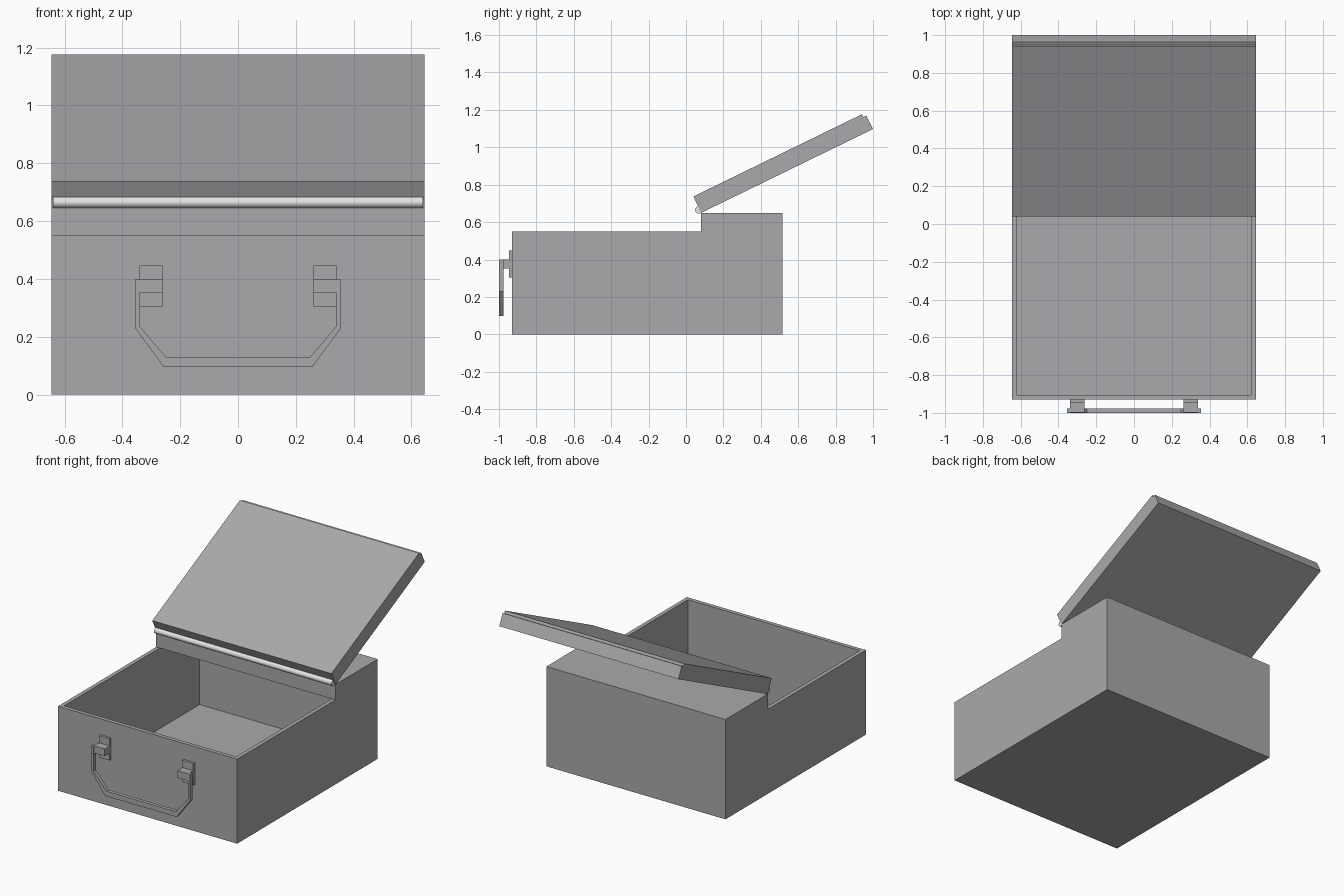
import bpy, bmesh, math
from mathutils import Matrix, Vector

if "Cube" in bpy.data.objects:
    bpy.data.objects.remove(bpy.data.objects["Cube"])


def material(name, rgb):
    m = bpy.data.materials.new(name)
    m.diffuse_color = (*rgb, 1)
    m.use_nodes = True
    m.node_tree.nodes["Principled BSDF"].inputs["Base Color"].default_value = m.diffuse_color
    return m


GREY = material("grey_metal", (0.40, 0.40, 0.42))
PALE = material("pale_steel", (0.78, 0.78, 0.78))


def finish(name, bm, mat):
    bmesh.ops.recalc_face_normals(bm, faces=bm.faces)
    me = bpy.data.meshes.new(name)
    bm.to_mesh(me)
    bm.free()
    me.materials.append(mat)
    ob = bpy.data.objects.new(name, me)
    bpy.context.collection.objects.link(ob)
    return ob


def prism(points, x0, x1):
    """Extrude a (y, z) side profile from x0 to x1."""
    bm = bmesh.new()
    f = bm.faces.new([bm.verts.new((x0, y, z)) for y, z in points])
    r = bmesh.ops.extrude_face_region(bm, geom=[f])
    vs = [v for v in r["geom"] if isinstance(v, bmesh.types.BMVert)]
    bmesh.ops.translate(bm, verts=vs, vec=(x1 - x0, 0, 0))
    bmesh.ops.recalc_face_normals(bm, faces=bm.faces)
    return bm


def box(name, x, y, z, mat):
    return finish(name, prism([(y[0], z[0]), (y[1], z[0]), (y[1], z[1]), (y[0], z[1])], *x), mat)


W = 0.645

# Case: stepped profile, opened over the front part, thin walls inward
bm = prism([(-0.93, 0), (0.515, 0), (0.515, 0.65), (0.08, 0.65), (0.08, 0.55), (-0.93, 0.55)], -W, W)
opening = [f for f in bm.faces if f.normal.z > 0.9 and f.calc_center_median().z < 0.6]
bmesh.ops.delete(bm, geom=opening, context='FACES')
case = finish("case", bm, GREY)
wall = case.modifiers.new("walls", 'SOLIDIFY')
wall.thickness, wall.offset, wall.use_even_offset = 0.026, -1, True

# Lid: outer slab and shorter inner panel, swung open about the step edge
swing = Matrix.Translation((0, 0.082, 0.65)) @ Matrix.Rotation(math.radians(26), 4, 'X')
for name, length, z in (("lid", 1.021, (0, 0.08)), ("lid_inner_panel", 1.003, (0.08, 0.097))):
    part = box(name, (-W, W), (0, length), z, GREY)
    part.data.transform(swing)

# Hinge rod
bm = bmesh.new()
bmesh.ops.create_cone(bm, cap_ends=True, segments=32, radius1=0.019, radius2=0.019, depth=1.28,
                      matrix=Matrix.Translation((0, 0.068, 0.665)) @ Matrix.Rotation(math.pi / 2, 4, 'Y'))
rod = finish("hinge_rod", bm, PALE)
bpy.context.view_layer.objects.active = rod
rod.select_set(True)
bpy.ops.object.shade_smooth_by_angle()

# Handle brackets: back plate and pivot block on each side
for side, s in (("left", -1), ("right", 1)):
    x = sorted((s * 0.262, s * 0.34))
    box(side + "_handle_plate", x, (-0.946, -0.928), (0.305, 0.447), GREY)
    box(side + "_handle_block", x, (-0.998, -0.944), (0.353, 0.40), GREY)

# Handle: flat hanging bail, outer and inner outlines joined in a strip
outer = [(0.355, 0.40), (0.355, 0.228), (0.258, 0.097)]
inner = [(0.339, 0.40), (0.339, 0.235), (0.25, 0.13)]
mirrored = lambda pts: pts + [(-x, z) for x, z in reversed(pts)]
bm = bmesh.new()
a, b = [[bm.verts.new((x, -1.0, z)) for x, z in mirrored(p)] for p in (outer, inner)]
for i in range(len(a) - 1):
    bm.faces.new((a[i], a[i + 1], b[i + 1], b[i]))
r = bmesh.ops.extrude_face_region(bm, geom=bm.faces[:])
bmesh.ops.translate(bm, vec=(0, 0.023, 0),
                    verts=[v for v in r["geom"] if isinstance(v, bmesh.types.BMVert)])
finish("handle", bm, GREY)
